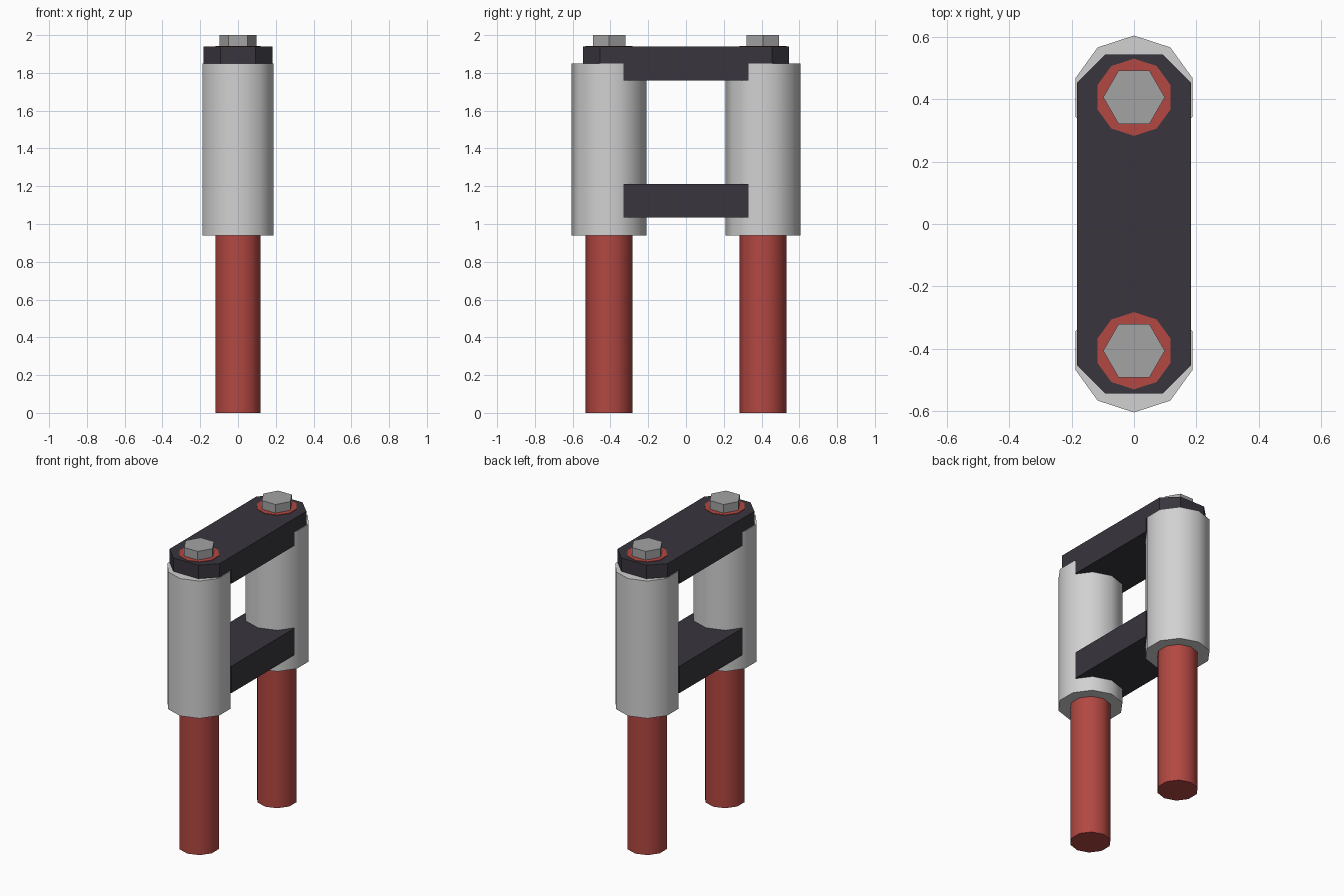
import bpy, bmesh, math

if "Cube" in bpy.data.objects:
    bpy.data.objects.remove(bpy.data.objects["Cube"])


def material(name, color):
    m = bpy.data.materials.new(name)
    m.diffuse_color = (*color, 1.0)
    m.use_nodes = True
    m.node_tree.nodes["Principled BSDF"].inputs["Base Color"].default_value = m.diffuse_color
    return m


RED = material("red", (0.448, 0.064, 0.054))
LIGHT = material("light grey", (0.64, 0.64, 0.64))
STEEL = material("steel grey", (0.37, 0.37, 0.37))
DARK = material("charcoal", (0.040, 0.036, 0.047))


def prism(name, outline, z0, z1, mat, smooth=False):
    """Extrude a counter-clockwise XY outline from z0 up to z1."""
    bm = bmesh.new()
    base = bm.faces.new([bm.verts.new((x, y, z0)) for x, y in outline])
    top = bmesh.ops.extrude_face_region(bm, geom=[base], use_keep_orig=True)
    verts = [v for v in top["geom"] if isinstance(v, bmesh.types.BMVert)]
    bmesh.ops.translate(bm, verts=verts, vec=(0, 0, z1 - z0))
    bmesh.ops.recalc_face_normals(bm, faces=bm.faces)
    mesh = bpy.data.meshes.new(name)
    bm.to_mesh(mesh)
    bm.free()
    mesh.materials.append(mat)
    obj = bpy.data.objects.new(name, mesh)
    bpy.context.collection.objects.link(obj)
    if smooth:
        bpy.ops.object.select_all(action='DESELECT')
        obj.select_set(True)
        bpy.context.view_layer.objects.active = obj
        bpy.ops.object.shade_smooth_by_angle(angle=math.radians(40))
    return obj


def ring(n, r, cy, phase=0.0):
    return [(r * math.cos(phase + math.tau * i / n),
             cy + r * math.sin(phase + math.tau * i / n)) for i in range(n)]


def rect(hx, hy):
    return [(-hx, -hy), (hx, -hy), (hx, hy), (-hx, hy)]


# Two legs: red rod, grey sleeve and hex bolt head
for side, s in (("front", -1), ("back", 1)):
    y = s * 0.407
    prism(side + "_rod", ring(10, 0.124, y, math.pi / 2), 0, 1.943, RED, True)
    prism(side + "_sleeve", ring(10, 0.198, y, math.pi / 2), 0.94, 1.85, LIGHT, True)
    prism(side + "_bolt", ring(6, 0.099, y), 1.93, 2.0, STEEL)

# Top plate with cut corners, and its thicker middle
W, L, C = 0.183, 0.545, 0.091
plate = [(-W + C, -L), (W - C, -L), (W, -L + C), (W, L - C),
         (W - C, L), (-W + C, L), (-W, L - C), (-W, -L + C)]
prism("top_plate", plate, 1.85, 1.94, DARK)
prism("top_plate_rib", rect(W, 0.33), 1.76, 1.85, DARK)

# Lower cross bar
prism("lower_bar", rect(W, 0.33), 1.035, 1.213, DARK)
